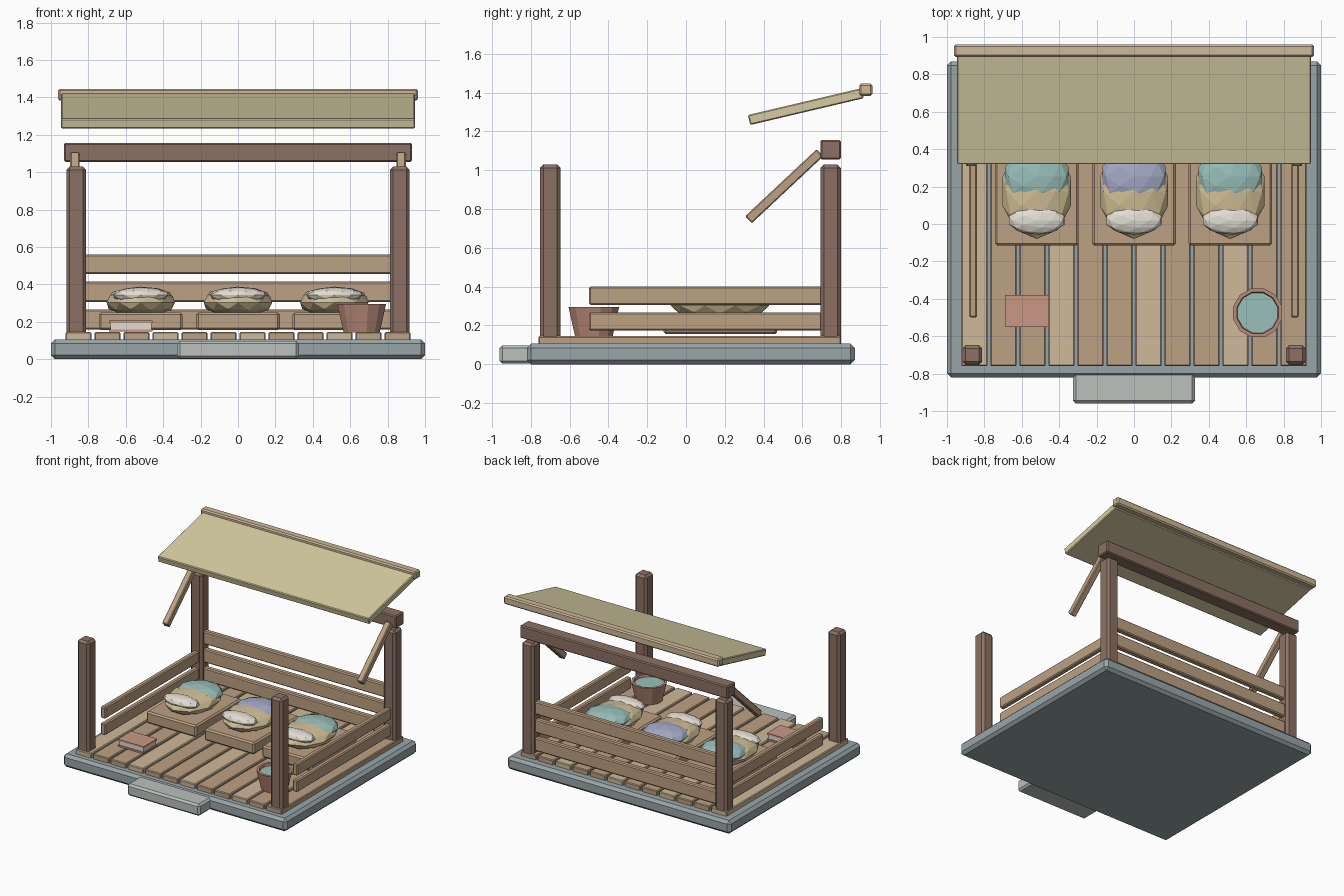
import bpy, bmesh, math

if "Cube" in bpy.data.objects:
    bpy.data.objects.remove(bpy.data.objects["Cube"])


def mat(name, r, g, b):
    m = bpy.data.materials.new(name)
    m.diffuse_color = [(c / 255) ** 2.2 for c in (r, g, b)] + [1]
    m.use_nodes = True
    m.node_tree.nodes["Principled BSDF"].inputs["Base Color"].default_value = m.diffuse_color
    return m


STONE = mat("stone", 152, 164, 167)
STEP = mat("step_stone", 185, 192, 188)
DARK = mat("dark_wood", 139, 113, 100)
MID = mat("mid_wood", 188, 160, 130)
LIGHT = mat("light_wood", 206, 184, 152)
ROOF = mat("roof_cloth", 213, 202, 160)
STRAW = mat("straw", 208, 190, 148)
TEAL = mat("teal", 152, 190, 186)
LILAC = mat("lilac", 164, 170, 198)
WHITE = mat("white", 226, 220, 208)
CLAY = mat("clay", 186, 138, 120)
COVER = mat("book_cover", 200, 150, 132)


def finish(name, bm, material):
    bmesh.ops.recalc_face_normals(bm, faces=bm.faces)
    me = bpy.data.meshes.new(name)
    bm.to_mesh(me)
    bm.free()
    me.materials.append(material)
    ob = bpy.data.objects.new(name, me)
    bpy.context.collection.objects.link(ob)
    return ob


def box(name, x, y, z, material, bevel=0.008):
    """Box from (min, max) ranges, with chamfered edges."""
    bm = bmesh.new()
    bmesh.ops.create_cube(bm, size=1)
    size = [r[1] - r[0] for r in (x, y, z)]
    bmesh.ops.scale(bm, vec=size, verts=bm.verts)
    if bevel:
        bmesh.ops.bevel(bm, geom=bm.edges[:], offset=bevel, segments=1, affect='EDGES')
    ob = finish(name, bm, material)
    ob.location = [(r[0] + r[1]) / 2 for r in (x, y, z)]
    return ob


def sloped(name, x, start, end, thick, material, bevel=0.006):
    """Box running between two (y, z) points."""
    dy, dz = end[0] - start[0], end[1] - start[1]
    h = math.hypot(dy, dz) / 2
    ob = box(name, x, (-h, h), (-thick / 2, thick / 2), material, bevel)
    ob.location = ((x[0] + x[1]) / 2, (start[0] + end[0]) / 2, (start[1] + end[1]) / 2)
    ob.rotation_euler.x = math.atan2(dz, dy)
    return ob


def blob(name, centre, radii, material):
    """Faceted ellipsoid."""
    bm = bmesh.new()
    bmesh.ops.create_icosphere(bm, subdivisions=2, radius=1)
    bmesh.ops.scale(bm, vec=radii, verts=bm.verts)
    finish(name, bm, material).location = centre


def lathe(name, centre, profile, sides, material):
    """Closed revolved shape; profile is (radius, z) points, ends capped."""
    bm = bmesh.new()
    rings = [[bm.verts.new((r * math.cos(2 * math.pi * (i + 0.5) / sides),
                            r * math.sin(2 * math.pi * (i + 0.5) / sides), z))
              for i in range(sides)] for r, z in profile]
    for a, b in zip(rings, rings[1:]):
        for i in range(sides):
            j = (i + 1) % sides
            bm.faces.new((a[i], a[j], b[j], b[i]))
    bm.faces.new(rings[0])
    bm.faces.new(rings[-1])
    finish(name, bm, material).location = centre


# stone base and front step
box("base_slab", (-1, 1), (-0.82, 0.87), (0, 0.106), STONE, 0.022)
box("front_step", (-0.325, 0.325), (-0.96, -0.79), (0.003, 0.098), STEP, 0.015)

# floor boards, every third one lighter
for i in range(12):
    c = (i - 5.5) * 0.155
    box(f"floor_board_{i + 1}", (c - 0.07, c + 0.07), (-0.76, 0.80), (0.10, 0.145),
        LIGHT if i % 3 == 0 else MID, 0.006)

# corner posts, side rails and roof braces, mirrored left and right
for side, s in (("left", -1), ("right", 1)):
    px = (s * 0.865 - 0.053, s * 0.865 + 0.053)
    box(f"front_post_{side}", px, (-0.753, -0.647), (0.12, 1.03), DARK, 0.018)
    box(f"back_post_{side}", px, (0.692, 0.798), (0.12, 1.03), DARK, 0.018)
    rx = (s * 0.86 - 0.021, s * 0.86 + 0.021)
    for k, z in enumerate(((0.173, 0.268), (0.306, 0.401))):
        box(f"side_rail_{side}_{k + 1}", rx, (-0.50, 0.72), z, MID)
    bx = (s * 0.872 - 0.025, s * 0.872 + 0.025)
    sloped(f"roof_brace_{side}", bx, (0.322, 0.745), (0.69, 1.09), 0.05, MID)

# back slats
for k, z in enumerate(((0.16, 0.265), (0.307, 0.415), (0.455, 0.56))):
    box(f"back_slat_{k + 1}", (-0.83, 0.83), (0.722, 0.768), z, MID)

# top beam, roof panel and ridge bar
box("top_beam", (-0.93, 0.93), (0.692, 0.798), (1.055, 1.157), DARK, 0.008)
sloped("roof_panel", (-0.946, 0.946), (0.325, 1.259), (0.91, 1.397), 0.053, ROOF)
box("ridge_bar", (-0.963, 0.963), (0.893, 0.96), (1.382, 1.446), LIGHT, 0.010)

# three beds: tray, straw cushion, blanket and pillow
for n, (x, cloth) in enumerate(((-0.52, TEAL), (0, LILAC), (0.515, TEAL)), 1):
    box(f"bed_tray_{n}", (x - 0.224, x + 0.224), (-0.115, 0.47), (0.155, 0.25), MID, 0.012)
    blob(f"bed_cushion_{n}", (x, 0.175, 0.303), (0.192, 0.255, 0.077), STRAW)
    blob(f"bed_blanket_{n}", (x, 0.255, 0.328), (0.178, 0.165, 0.060), cloth)
    blob(f"bed_pillow_{n}", (x, 0.02, 0.343), (0.155, 0.077, 0.042), WHITE)

# book
box("book_pages", (-0.681, -0.463), (-0.545, -0.388), (0.158, 0.196), WHITE, 0)
for k, z in (("bottom", 0.147), ("top", 0.194)):
    box(f"book_cover_{k}", (-0.69, -0.458), (-0.552, -0.38), (z, z + 0.012), COVER, 0)

# clay pot with water
lathe("pot", (0.661, -0.475, 0), [(0.10, 0.143), (0.135, 0.294), (0.115, 0.294), (0.105, 0.25)],
      12, CLAY)
lathe("pot_water", (0.661, -0.475, 0), [(0.104, 0.251), (0.111, 0.275)], 12, TEAL)
